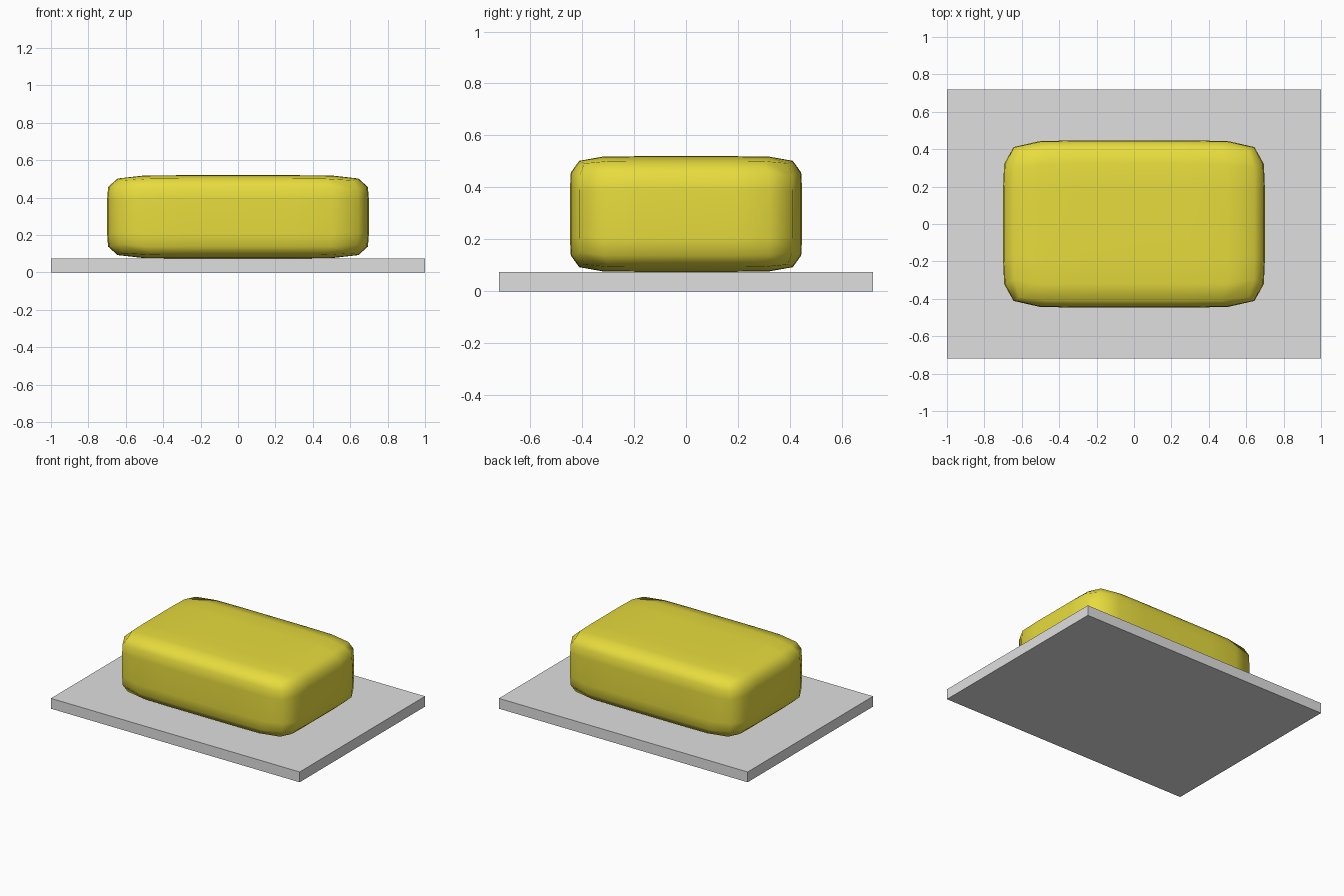
import bpy, bmesh, math
from mathutils import Vector

cube = bpy.data.objects.get("Cube")
if cube:
    bpy.data.objects.remove(cube, do_unlink=True)


def material(name, rgb):
    mat = bpy.data.materials.new(name)
    mat.use_nodes = True
    mat.diffuse_color = (*rgb, 1)
    mat.node_tree.nodes["Principled BSDF"].inputs["Base Color"].default_value = (*rgb, 1)
    return mat


def box(name, half, z, mat, cuts=0, power=None):
    """Box with given half sizes; a power rounds it into a superellipsoid."""
    bm = bmesh.new()
    bmesh.ops.create_cube(bm, size=2)
    if cuts:
        bmesh.ops.subdivide_edges(bm, edges=bm.edges[:], cuts=cuts, use_grid_fill=True)
    for v in bm.verts:
        if power:
            # crowd the grid towards the edges, then round them
            p = Vector([math.copysign(abs(c) ** 0.8, c) for c in v.co])
            v.co = p / sum(abs(c) ** power for c in p) ** (1 / power)
        v.co = Vector([c * h for c, h in zip(v.co, half)])
    for f in bm.faces:
        f.smooth = power is not None
    bmesh.ops.recalc_face_normals(bm, faces=bm.faces[:])
    mesh = bpy.data.meshes.new(name)
    bm.to_mesh(mesh)
    bm.free()
    mesh.materials.append(mat)
    obj = bpy.data.objects.new(name, mesh)
    obj.location.z = z
    bpy.context.collection.objects.link(obj)
    return obj


# Flat base slab
box("base_slab", (1.0, 0.72, 0.0375), 0.0375, material("light grey", (0.74, 0.74, 0.74)))

# Soft rounded block resting on the slab
box("rounded_block", (0.70, 0.447, 0.2225), 0.2975,
    material("yellow", (0.85, 0.76, 0.05)), cuts=5, power=8.3)
